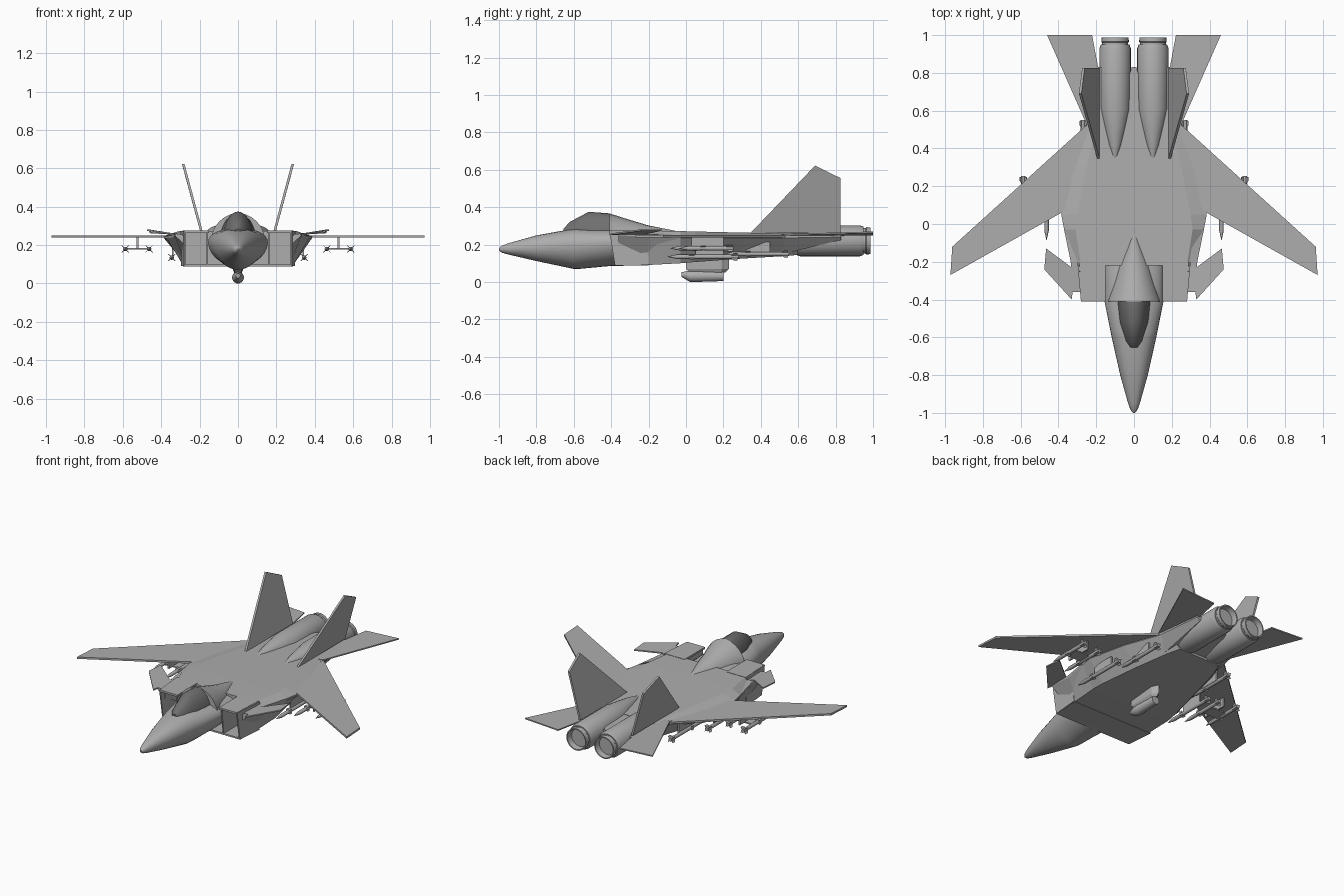
import bpy, bmesh, math
from mathutils import Vector

if "Cube" in bpy.data.objects:
    bpy.data.objects.remove(bpy.data.objects["Cube"])


def material(name, v):
    m = bpy.data.materials.new(name)
    m.diffuse_color = (v, v, v, 1)
    m.use_nodes = True
    m.node_tree.nodes["Principled BSDF"].inputs["Base Color"].default_value = m.diffuse_color
    return m


GREY = material("airframe grey", 0.42)
DARK = material("canopy dark grey", 0.16)


def make(name, bm, mat=GREY, smooth=None):
    bmesh.ops.recalc_face_normals(bm, faces=bm.faces)
    me = bpy.data.meshes.new(name)
    bm.to_mesh(me)
    bm.free()
    ob = bpy.data.objects.new(name, me)
    bpy.context.collection.objects.link(ob)
    me.materials.append(mat)
    if smooth:
        bpy.context.view_layer.objects.active = ob
        ob.select_set(True)
        bpy.ops.object.shade_smooth_by_angle(angle=math.radians(smooth))
        ob.select_set(False)
    return ob


def loft(name, rings, mat=GREY, smooth=None, caps=True):
    bm = bmesh.new()
    rows = [[bm.verts.new(p) for p in r] for r in rings]
    n = len(rows[0])
    for a, b in zip(rows, rows[1:]):
        for i in range(n):
            j = (i + 1) % n
            bm.faces.new((a[i], a[j], b[j], b[i]))
    if caps:
        bm.faces.new(rows[0])
        bm.faces.new(rows[-1])
    return make(name, bm, mat, smooth)


def ring(x, y, z, r, n=24):
    return [(x + r * math.cos(2 * math.pi * i / n), y, z + r * math.sin(2 * math.pi * i / n)) for i in range(n)]


def plate(name, pts, thick):
    """Flat panel: outline thickened along the direction given."""
    t = Vector(thick) / 2
    return loft(name, [[Vector(p) - t for p in pts], [Vector(p) + t for p in pts]])


def box(name, x0, x1, y0, y1, z0, z1):
    return plate(name, [(x0, y0, (z0 + z1) / 2), (x1, y0, (z0 + z1) / 2),
                        (x1, y1, (z0 + z1) / 2), (x0, y1, (z0 + z1) / 2)], (0, 0, z1 - z0))


# nose and forward fuselage: rounded top, narrower keel
def egg(y, w, top, bot, mid, n=28):
    out = []
    for i in range(n):
        a = 2 * math.pi * i / n
        c, s = math.cos(a), math.sin(a)
        k = 0.8 if s > 0 else 1.15
        x = w * math.copysign(abs(c) ** k, c)
        out.append((x, y, mid + (top - mid if s > 0 else mid - bot) * s))
    return out


loft("nose", [egg(-1.0, .006, .181, .169, .175), egg(-.985, .018, .193, .157, .175),
              egg(-.95, .031, .207, .147, .177), egg(-.8, .073, .249, .112, .185),
              egg(-.6, .118, .285, .070, .20), egg(-.57, .124, .286, .070, .203),
              egg(-.41, .156, .285, .085, .215), egg(-.2, .156, .265, .09, .215)], smooth=35)


# canopy and the spine behind it
def dome(y, w, top, base, n=12):
    pts = []
    for i in range(n + 1):
        a = math.pi * i / n
        pts.append((w * math.cos(a), y, base + (top - base) * math.sin(a) ** 1.2))
    return pts


loft("canopy", [dome(-.655, .02, .285, .265), dome(-.62, .046, .322, .255), dome(-.52, .077, .375, .25),
                dome(-.41, .09, .367, .25)], DARK, 35)
loft("spine", [dome(-.41, .14, .367, .235), dome(-.3, .105, .332, .235), dome(-.2, .078, .302, .235),
               dome(-.1, .04, .282, .235), dome(-.03, .006, .268, .235)], smooth=35)

# main hull: y, bottom half width, edge half width, deck half width, bottom z, top z
HULL = [(-.22, .285, .30, .28, .09, .274), (-.03, .29, .37, .31, .10, .272),
        (.05, .28, .385, .30, .107, .27), (.3, .23, .33, .25, .125, .264),
        (.52, .18, .25, .2, .138, .26), (.6, .15, .23, .19, .145, .258)]
loft("hull", [[(-b, y, z0), (b, y, z0), (e, y, .235), (e, y, .247), (d, y, z1),
               (-d, y, z1), (-e, y, .247), (-e, y, .235)] for y, b, e, d, z0, z1 in HULL])
# rear deck wedge between the engines
loft("tail_wedge", [[(-.1, .55, .15), (.1, .55, .15), (.1, .55, .257), (-.1, .55, .257)],
                    [(-.012, .83, .2), (.012, .83, .2), (.012, .83, .25), (-.012, .83, .25)]])
# intake floor shared by both ducts
plate("intake_floor", [(-.28, -.38, .094), (.28, -.38, .094), (.286, -.2, .094), (-.286, -.2, .094)], (0, 0, .01))


def missile(name, x, y0, y1, z, r=.012):
    loft(name, [ring(x, y0, z, .001, 10), ring(x, y0 + .05, z, r, 10), ring(x, y1, z, r, 10)], smooth=40)
    for k in range(4):
        a = math.pi / 4 + k * math.pi / 2
        d = Vector((math.cos(a), 0, math.sin(a)))
        t = Vector((-d.z, 0, d.x)) * .003
        for ya, span in ((y1 - .05, .026), (y0 + .1, .02)):
            c = Vector((x, ya, z))
            plate(name + "_fin", [c, c + d * span + Vector((0, .025, 0)),
                                  c + d * span + Vector((0, .045, 0)), c + Vector((0, .045, 0))], t)


for s, side in ((1, "right"), (-1, "left")):
    def P(*pts):
        return [(s * x, y, z) for x, y, z in pts]

    # air intake: roof, outer wall, inner splitter
    plate(side + "_intake_roof", P((.15, -.41, .27), (.278, -.41, .27), (.29, -.2, .27), (.15, -.2, .27)), (0, 0, .012))
    plate(side + "_intake_wall", P((.277, -.41, .274), (.277, -.38, .09), (.292, -.2, .09), (.296, -.2, .274)), (.008, 0, 0))
    plate(side + "_intake_splitter", P((.16, -.40, .27), (.16, -.38, .09), (.16, -.2, .09), (.16, -.2, .27)), (.008, 0, 0))
    # outer cheek flaring from intake to wing root
    loft(side + "_cheek", [P((.275, -.36, .25), (.33, -.36, .255), (.33, -.36, .25), (.275, -.36, .2)),
                           P((.28, -.2, .262), (.335, -.2, .255), (.335, -.2, .24), (.28, -.2, .12)),
                           P((.29, -.03, .268), (.37, -.03, .247), (.37, -.03, .235), (.285, -.03, .105))])
    # canard, forward-swept wing, tailplane
    plate(side + "_canard", P((.29, -.36, .252), (.325, -.36, .256), (.33, -.40, .256), (.475, -.24, .278),
                              (.465, -.13, .278), (.33, -.23, .256), (.29, -.2, .252)), (0, 0, .008))
    plate(side + "_wing", P((.2, .17, .245), (.41, .045, .245), (.972, -.27, .245), (.962, -.12, .245),
                            (.25, .525, .245), (.15, .55, .245)), (0, 0, .012))
    plate(side + "_tailplane", P((.18, .5, .252), (.25, .525, .253), (.46, 1.0, .266), (.222, 1.0, .253),
                                 (.19, .83, .251)), (0, 0, .008))
    # tail boom carrying the fin
    loft(side + "_tail_boom", [P((.14, .5, .145), (.19, .5, .145), (.25, .5, .235), (.25, .5, .252), (.14, .5, .258)),
                               P((.16, .83, .215), (.185, .83, .225), (.21, .83, .24), (.21, .83, .252), (.16, .83, .256))])
    # canted fin
    plate(side + "_fin", P((.188, .345, .262), (.285, .69, .622), (.268, .825, .556), (.188, .825, .262)), (.013, 0, 0))

    # engine with tapered fairing, stepped open nozzle
    ex, ez = s * .1, .22
    fair = [(.33, .004, .255), (.42, .035, .245), (.52, .062, .231), (.61, .083, ez), (.93, .083, ez), (.95, .075, ez)]
    loft(side + "_engine", [ring(ex, y, z, r) for y, r, z in fair], smooth=35)
    loft(side + "_nozzle", [ring(ex, y, ez, r) for y, r in ((.945, .069), (.96, .069), (.965, .073), (.987, .071),
                                                            (.987, .064), (.951, .058))], smooth=35)

    # wing pylon, cross rail and paired missiles
    box(side + "_pylon", s * .518, s * .528, .03, .2, .18, .242)
    box(side + "_missile_rail", s * .47, s * .58, .07, .15, .176, .184)
    missile(side + "_inner_missile", s * .463, -.085, .235, .18)
    missile(side + "_outer_missile", s * .587, -.04, .255, .18)
    # hull missiles in tandem along the lower edge
    missile(side + "_front_hull_missile", s * .345, -.1, .28, .135)
    missile(side + "_rear_hull_missile", s * .27, .2, .55, .15)
    box(side + "_front_hanger", s * .335, s * .345, .05, .2, .135, .2)
    box(side + "_rear_hanger", s * .255, s * .265, .32, .45, .15, .215)

# belly pod on its pylon
loft("belly_pylon", [[(x, y, z) for x, y in ((-w, f), (w, f), (w + .004, .19), (0, b), (-w - .004, .19))]
                     for z, w, f, b in ((.052, .014, .02, .21), (.07, .022, 0, .23), (.12, .022, 0, .23))])
loft("belly_pod", [ring(0, -.025, .04, .012, 16), ring(0, .02, .031, .03, 16), ring(0, .05, .031, .031, 16),
                   ring(0, .2, .031, .026, 16)], smooth=35)
